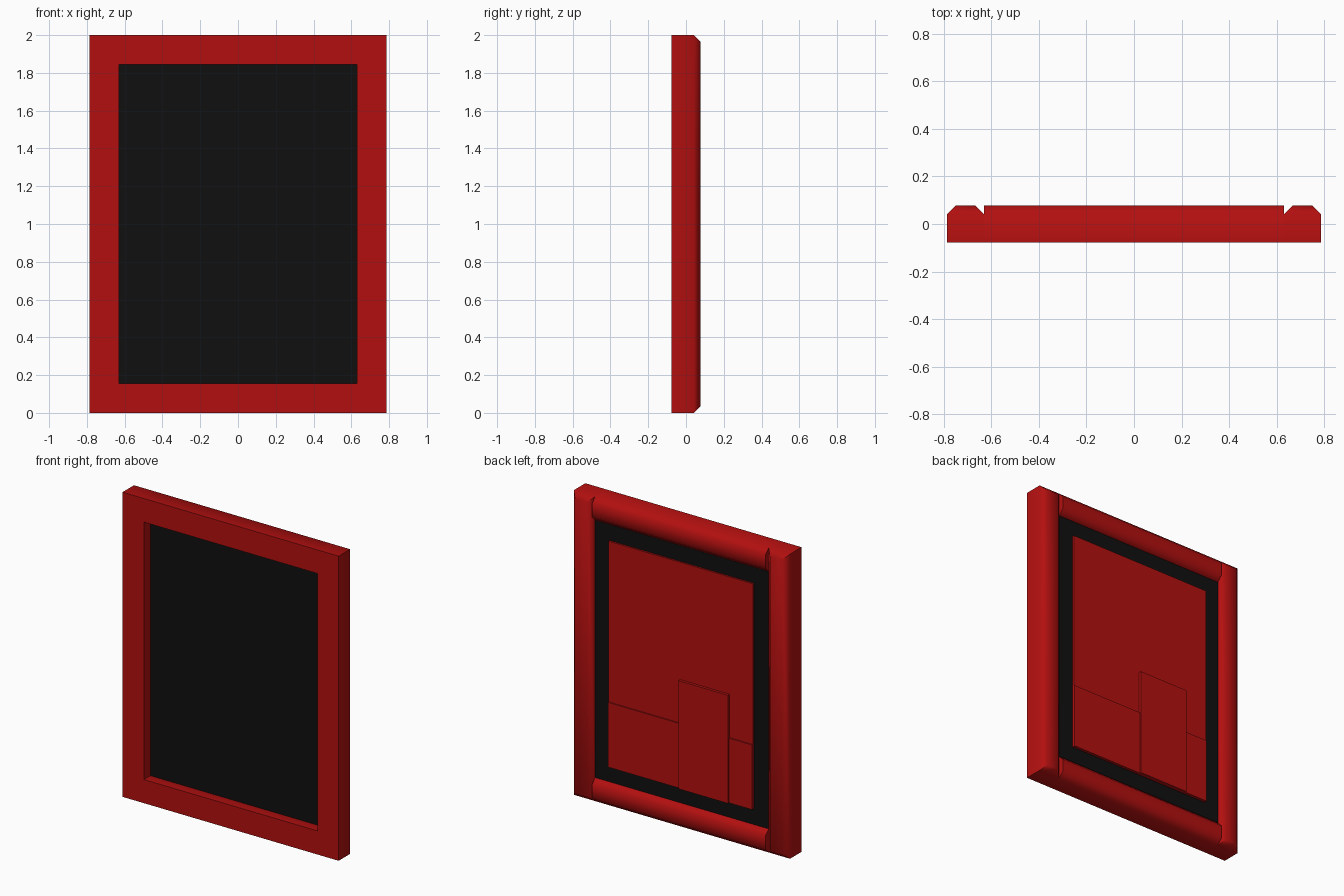
import bpy, bmesh, math

cube = bpy.data.objects.get("Cube")
if cube:
    bpy.data.objects.remove(cube, do_unlink=True)


def make_material(name, color):
    mat = bpy.data.materials.new(name)
    mat.use_nodes = True
    mat.diffuse_color = color
    mat.node_tree.nodes["Principled BSDF"].inputs["Base Color"].default_value = color
    return mat


RED = make_material("deep red", (0.45, 0.005, 0.005, 1))
BLACK = make_material("black", (0.005, 0.005, 0.005, 1))

W, H, D = 0.785, 2.0, 0.077      # half width, height, half depth
BAR = 0.155                      # width of the frame bars
INNER = W - BAR
CHAMFER = 0.035


def box(name, xs, ys, zs, mat, chamfer=None):
    """Box between limits; chamfer is 'all' or 'long' for the back edges."""
    bm = bmesh.new()
    bmesh.ops.create_cube(bm, size=1)
    for v in bm.verts:
        for i, (lo, hi) in enumerate((xs, ys, zs)):
            v.co[i] = lo if v.co[i] < 0 else hi
    if chamfer:
        edges = [e for e in bm.edges if all(v.co.y > ys[1] - 1e-4 for v in e.verts)]
        if chamfer == "long":
            edges = [e for e in edges if abs(e.verts[0].co.x - e.verts[1].co.x) > 0.1]
        bmesh.ops.bevel(bm, geom=edges, offset=CHAMFER, segments=1, affect='EDGES')
    mesh = bpy.data.meshes.new(name)
    bm.to_mesh(mesh)
    bm.free()
    mesh.materials.append(mat)
    obj = bpy.data.objects.new(name, mesh)
    bpy.context.collection.objects.link(obj)
    if chamfer:
        bpy.ops.object.select_all(action='DESELECT')
        obj.select_set(True)
        bpy.context.view_layer.objects.active = obj
        bpy.ops.object.shade_smooth_by_angle(angle=math.radians(50))
    return obj


# Frame: full-height stiles with rails between them
box("left_stile", (INNER, W), (-D, D), (0, H), RED, "all")
box("right_stile", (-W, -INNER), (-D, D), (0, H), RED, "all")
box("bottom_rail", (-INNER, INNER), (-D, D), (0, BAR), RED, "long")
box("top_rail", (-INNER, INNER), (-D, D), (H - BAR, H), RED, "long")

# Dark panel set into the frame
box("panel", (-INNER, INNER), (-0.01, 0.043), (BAR, H - BAR), BLACK)

# Layered plates on the back
P, LOW = 0.524, 0.26
box("back_plate", (-P, P), (0.04, 0.055), (LOW, H - LOW), RED)
box("low_block_left", (0, P), (0.05, 0.063), (LOW, 0.685), RED)
box("low_block_right", (-P, -0.355), (0.05, 0.063), (LOW, 0.685), RED)
box("tall_block", (-0.355, 0.005), (0.05, 0.073), (LOW, 0.97), RED)
